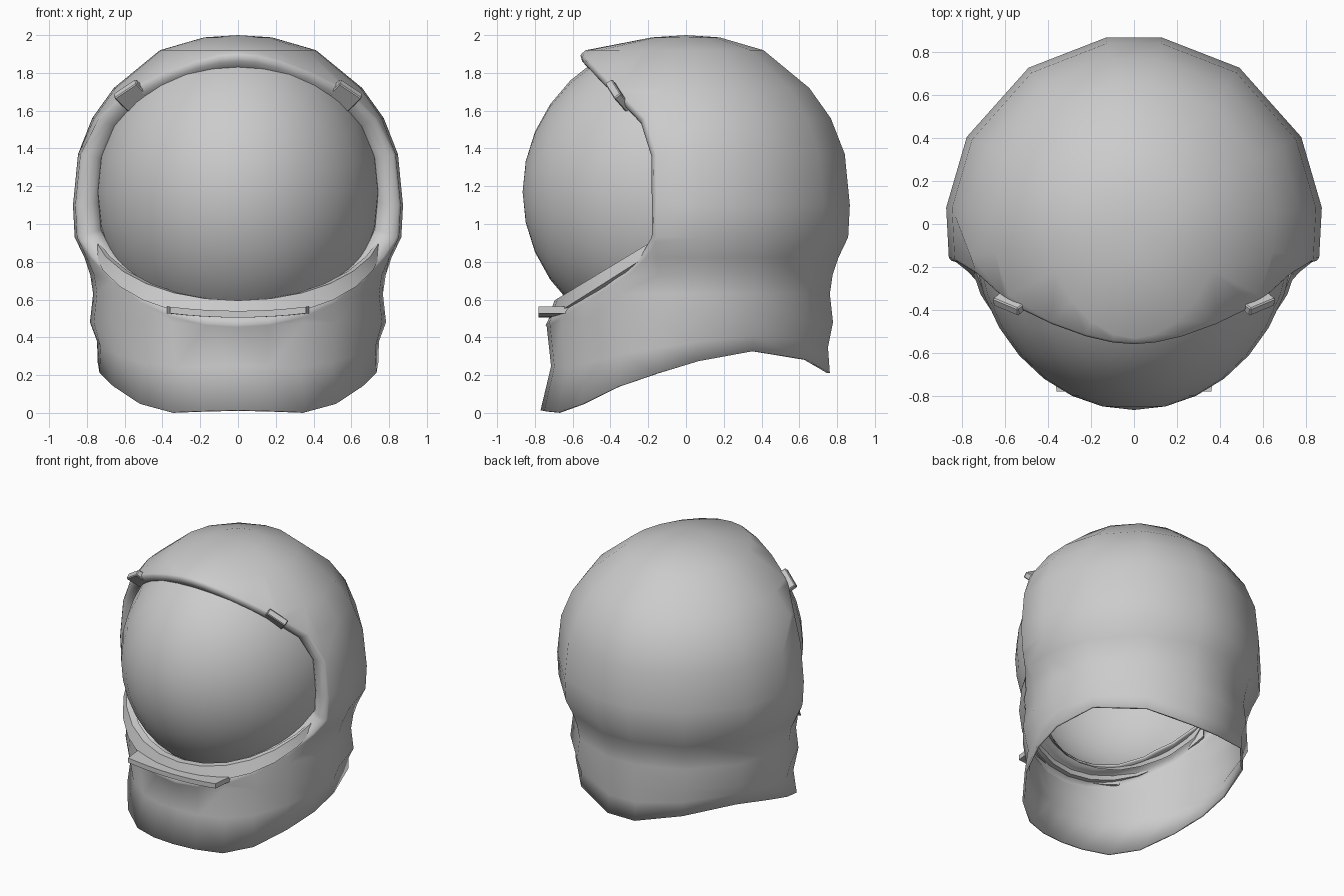
import bpy, bmesh
from math import sin, cos, radians, sqrt
from mathutils import Vector, Matrix

if "Cube" in bpy.data.objects:
    bpy.data.objects.remove(bpy.data.objects["Cube"])


def finish(bm, name, angle=50):
    bmesh.ops.recalc_face_normals(bm, faces=bm.faces)
    me = bpy.data.meshes.new(name)
    bm.to_mesh(me)
    bm.free()
    ob = bpy.data.objects.new(name, me)
    bpy.context.collection.objects.link(ob)
    bpy.ops.object.select_all(action='DESELECT')
    ob.select_set(True)
    bpy.context.view_layer.objects.active = ob
    bpy.ops.object.shade_smooth_by_angle(angle=radians(angle))
    return ob


def interp(pts, t):
    if t <= pts[0][0]:
        return pts[0][1]
    for (a, va), (b, vb) in zip(pts, pts[1:]):
        if t <= b:
            return va + (vb - va) * (t - a) / (b - a)
    return pts[-1][1]


def loft(bm, rows, caps=False):
    """Join closed rows of points with quads, optionally capping both ends."""
    vs = [[bm.verts.new(p) for p in r] for r in rows]
    n = len(vs[0])
    for a, b in zip(vs, vs[1:]):
        for i in range(n):
            j = (i + 1) % n
            bm.faces.new((a[i], a[j], b[j], b[i]))
    if caps:
        bm.faces.new(vs[0])
        bm.faces.new(vs[-1])
    return vs


# Face opening seen from the side (y, z): a convex wedge of cutting planes
opening = [(-.57, 1.925), (-.2, 1.54), (-.16, 1.4), (-.155, .92),
           (-.2, .83), (-.3, .735), (-.75, .445)]
planes = []
for (y0, z0), (y1, z1) in zip(opening, opening[1:]):
    planes.append((Vector((0, y0, z0)), Vector((0, z1 - z0, y0 - y1)).normalized()))


def inside(p):
    return min(n.dot(p - c) for c, n in planes)


# Shell: lathe-like dome and collar with a slanting bottom edge
hem = [(-.77, .015), (-.69, .0), (-.6, .02), (-.42, .12), (0, .26),
       (.33, .33), (.62, .29), (.76, .21)]
profile = [(.77, 0), (.76, .24), (.787, .48), (.77, .63), (.785, .73), (.815, .82),
           (.868, .93), (.877, 1.1), (.85, 1.37), (.775, 1.56), (.66, 1.72),
           (.415, 1.92), (.18, 1.988)]
half = [8.5, 34, 62.5, 85, 101, 118, 136, 152, 167]
angles = half + [180] + [360 - a for a in reversed(half)]
rows = []
for k, (r, z) in enumerate(profile):
    row = []
    for a in angles:
        s, c = sin(radians(a)), cos(radians(a))
        front = max(0, -c)
        rr = r * (1 - .06 * front) if 0 < k < 5 else r
        x, y, zz = rr * s, rr * c, z
        if k < 2:
            h = interp(hem, .765 * c)
            zz = h if k == 0 else (h + .48) / 2
            x *= .97 if k == 0 else .985
        if z > 1.5 and k < 12:
            y *= 1 + .28 * front * min(1, (z - 1.5) / .4)
        row.append((x, y, zz))
    rows.append(row)
bm = bmesh.new()
top = loft(bm, rows)[-1]
pole = bm.verts.new((0, 0, 2))
for i in range(len(top)):
    bm.faces.new((top[i], top[(i + 1) % len(top)], pole))

# Cut the face opening, then dissolve cut lines left elsewhere on the shell
for c, n in planes:
    faces = [f for f in bm.faces if min(v.co.y for v in f.verts) < .05]
    geom = faces + list({e for f in faces for e in f.edges}) + list({v for f in faces for v in f.verts})
    bmesh.ops.bisect_plane(bm, geom=geom, plane_co=c, plane_no=n, dist=1e-5)
gone = [f for f in bm.faces if inside(f.calc_center_median()) > 1e-4]
bmesh.ops.delete(bm, geom=gone, context='FACES')
stray = [e for e in bm.edges if not e.is_boundary and any(
    all(abs(n.dot(v.co - c)) < 1e-4 for v in e.verts) for c, n in planes)]
bmesh.ops.dissolve_edges(bm, edges=stray, use_verts=True)

# Rounded rim grown inward from the opening edge
edge = [e for e in bm.edges if e.is_boundary and all(abs(inside(v.co)) < 1e-3 for v in e.verts)]
centre = Vector((0, -.15, 1.2))
prev = 1.0
for scale, dy in ((.985, -.015), (.94, -.01), (.895, .008), (.86, .025), (.84, .05)):
    new = bmesh.ops.extrude_edge_only(bm, edges=edge)['geom']
    for v in [g for g in new if isinstance(g, bmesh.types.BMVert)]:
        v.co = centre + (v.co - centre) * (scale / prev)
        v.co.y += dy
    edge = [g for g in new if isinstance(g, bmesh.types.BMEdge) and g.is_boundary]
    prev = scale
shell = finish(bm, "helmet_shell", 60)
wall = shell.modifiers.new("wall", 'SOLIDIFY')
wall.thickness = .015
wall.offset = -1

# Visor: ellipsoid trimmed just behind the opening
bm = bmesh.new()
bmesh.ops.create_uvsphere(bm, u_segments=28, v_segments=16, radius=1)
bmesh.ops.transform(bm, verts=bm.verts, matrix=Matrix.Translation((0, 0, 1.17))
                    @ Matrix.Diagonal((.755, .865, .835, 1)) @ Matrix.Rotation(radians(90), 4, 'X'))
for c, n in planes:
    bmesh.ops.bisect_plane(bm, geom=bm.verts[:] + bm.edges[:] + bm.faces[:],
                           plane_co=c - n * .05, plane_no=n, clear_inner=True)
finish(bm, "visor")

# Lower lip: curved band under the visor
bm = bmesh.new()
rows = []
for i in range(-6, 7):
    t = radians(76) * i / 6
    drop = .05 + .04 * cos(t)
    sec = []
    for k, dz in ((1.025, .005), (1.07, -drop), (.98, -drop), (.95, .005)):
        z = .59 + (.68 - .68 * cos(t)) * .62 + dz
        sec.append((.775 * (1 + (k - 1) * cos(t)) * sin(t), -.68 * k * cos(t), z))
    rows.append(sec)
loft(bm, rows, True)
finish(bm, "lower_lip", 35)

# Chin tab: thin sagging plank whose back follows the collar
bm = bmesh.new()
rows = []
for i in range(-4, 5):
    u = i / 4
    z = .505 + .022 * u * u
    xb = .38 * u
    yb = -sqrt(.71 ** 2 - xb ** 2)
    rows.append([(.36 * u, -.78, z), (.36 * u, -.78, z + .035),
                 (xb, yb, z + .035), (xb, yb, z)])
loft(bm, rows, True)
finish(bm, "chin_tab", 30)

# Two clips on the brim
for side, name in ((1, "right_clip"), (-1, "left_clip")):
    along = Vector((.12, .05, -.08)).normalized()
    out = along.cross(Vector((.075, -.07, .08))).normalized()
    across = out.cross(along)
    rot = Matrix((along, across, out)).transposed().to_4x4()
    bm = bmesh.new()
    bmesh.ops.create_cube(bm, size=1)
    bmesh.ops.transform(bm, verts=bm.verts, matrix=Matrix.Diagonal((side, 1, 1, 1))
                        @ Matrix.Translation((.56, -.355, 1.68)) @ rot
                        @ Matrix.Diagonal((.15, .125, .045, 1)))
    bmesh.ops.bevel(bm, geom=bm.edges[:], offset=.006, segments=1, affect='EDGES')
    finish(bm, name, 30)
